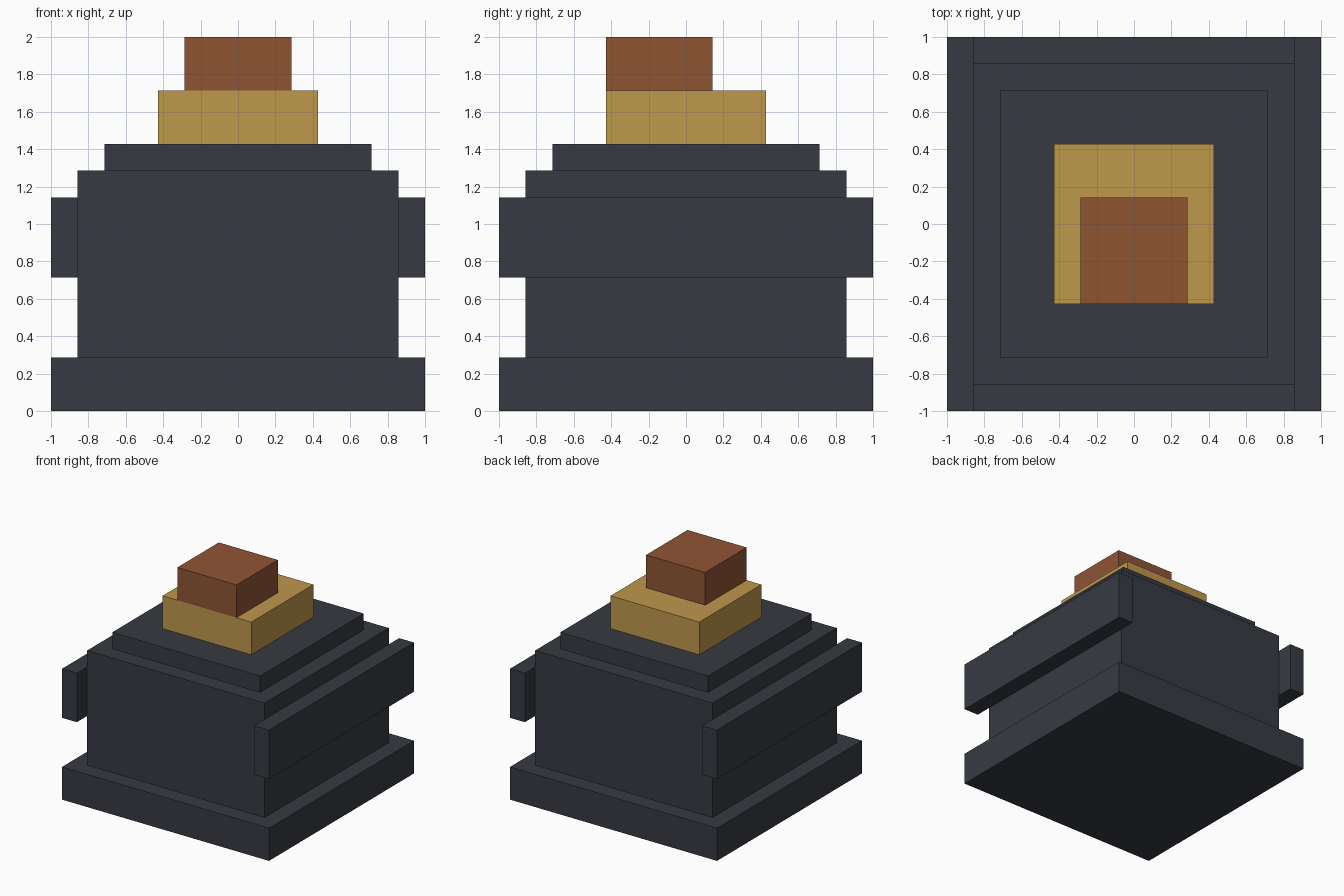
import bpy

cube = bpy.data.objects.get("Cube")
if cube:
    bpy.data.objects.remove(cube, do_unlink=True)

U = 1 / 7  # block grid unit


def material(name, rgb):
    mat = bpy.data.materials.new(name)
    mat.use_nodes = True
    color = (*rgb, 1)
    mat.diffuse_color = color
    mat.node_tree.nodes["Principled BSDF"].inputs["Base Color"].default_value = color
    return mat


def block(name, mat, x, y, z):
    """Box spanning the given (min, max) ranges in grid units."""
    spans = (x, y, z)
    bpy.ops.mesh.primitive_cube_add(size=1)
    obj = bpy.context.object
    obj.name = name
    obj.location = [(a + b) / 2 * U for a, b in spans]
    obj.scale = [(b - a) * U for a, b in spans]
    bpy.ops.object.transform_apply(location=True, rotation=False, scale=True)
    obj.data.materials.append(mat)
    return obj


slate = material("dark slate", (0.037, 0.043, 0.054))
gold = material("muted gold", (0.52, 0.314, 0.076))
rust = material("rust brown", (0.279, 0.089, 0.034))

# Stepped body
block("base", slate, (-7, 7), (-7, 7), (0, 2))
block("body", slate, (-6, 6), (-6, 6), (2, 9))
block("top_step", slate, (-5, 5), (-5, 5), (9, 10))

# Bars along both sides
bar = block("side_bars", slate, (6, 7), (-7, 7), (5, 8))
bar.modifiers.new("mirror", "MIRROR").use_axis[0] = True

# Stacked blocks on top, flush at the front
block("gold_block", gold, (-3, 3), (-3, 3), (10, 12))
block("rust_block", rust, (-2, 2), (-3, 1), (12, 14))
